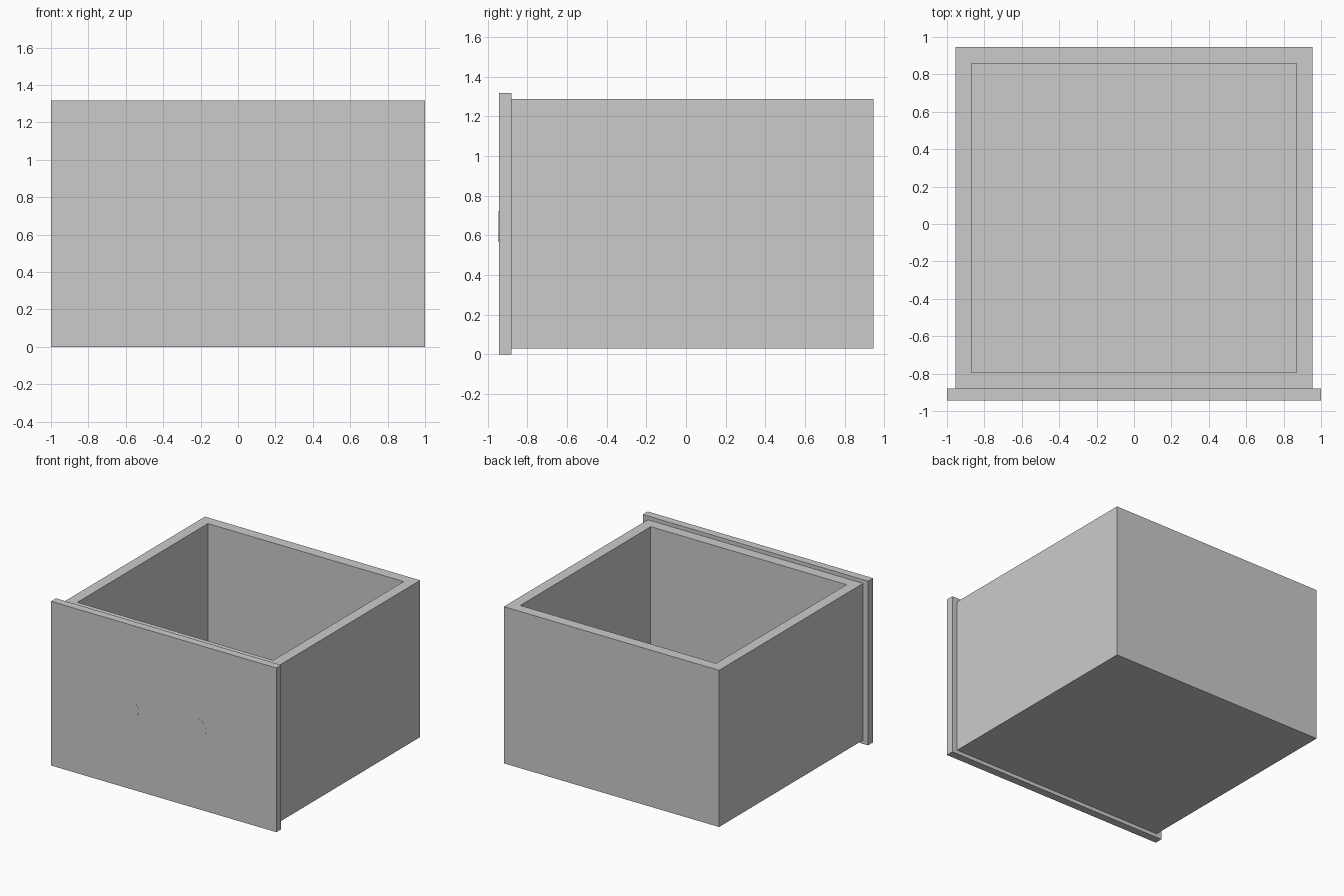
import bpy
import bmesh
from math import radians
from mathutils import Matrix, Vector

old = bpy.data.objects.get("Cube")
if old:
    bpy.data.objects.remove(old, do_unlink=True)

# Single plain grey
grey = bpy.data.materials.new("light grey")
grey.use_nodes = True
grey.diffuse_color = (0.6, 0.6, 0.6, 1)
grey.node_tree.nodes["Principled BSDF"].inputs["Base Color"].default_value = (0.6, 0.6, 0.6, 1)


def finish(name, bm):
    mesh = bpy.data.meshes.new(name)
    bm.to_mesh(mesh)
    bm.free()
    mesh.materials.append(grey)
    obj = bpy.data.objects.new(name, mesh)
    bpy.context.collection.objects.link(obj)
    return obj


def box(lo, hi):
    bm = bmesh.new()
    lo, hi = Vector(lo), Vector(hi)
    size = Matrix.Diagonal((*(hi - lo), 1))
    bmesh.ops.create_cube(bm, size=1, matrix=Matrix.Translation((lo + hi) / 2) @ size)
    return bm


# Drawer body: a block whose top is inset to the wall thickness and pushed down to the floor
WALL = 0.086
TOP, BOTTOM = 1.287, 0.03
bm = box((-0.955, -0.88, BOTTOM), (0.955, 0.945, TOP))
bm.faces.ensure_lookup_table()
top = max(bm.faces, key=lambda f: f.calc_center_median().z)
bmesh.ops.inset_region(bm, faces=[top], thickness=WALL, use_even_offset=True)
floor = bmesh.ops.extrude_discrete_faces(bm, faces=[top])["faces"][0]
bmesh.ops.translate(bm, verts=floor.verts[:], vec=(0, 0, BOTTOM + WALL - TOP))
finish("drawer_body", bm)

# Front panel, overlapping the body on every side
finish("front_panel", box((-1, -0.943, 0), (1, -0.88, 1.317)))

# Two round inlays, practically flush with the front
for side, x in (("right", -0.3), ("left", 0.3)):
    bm = bmesh.new()
    place = Matrix.Translation((x, -0.9425, 0.645)) @ Matrix.Rotation(radians(90), 4, "X")
    bmesh.ops.create_cone(bm, cap_ends=True, segments=32, radius1=0.078,
                          radius2=0.078, depth=0.003, matrix=place)
    finish("round_inlay_" + side, bm)
